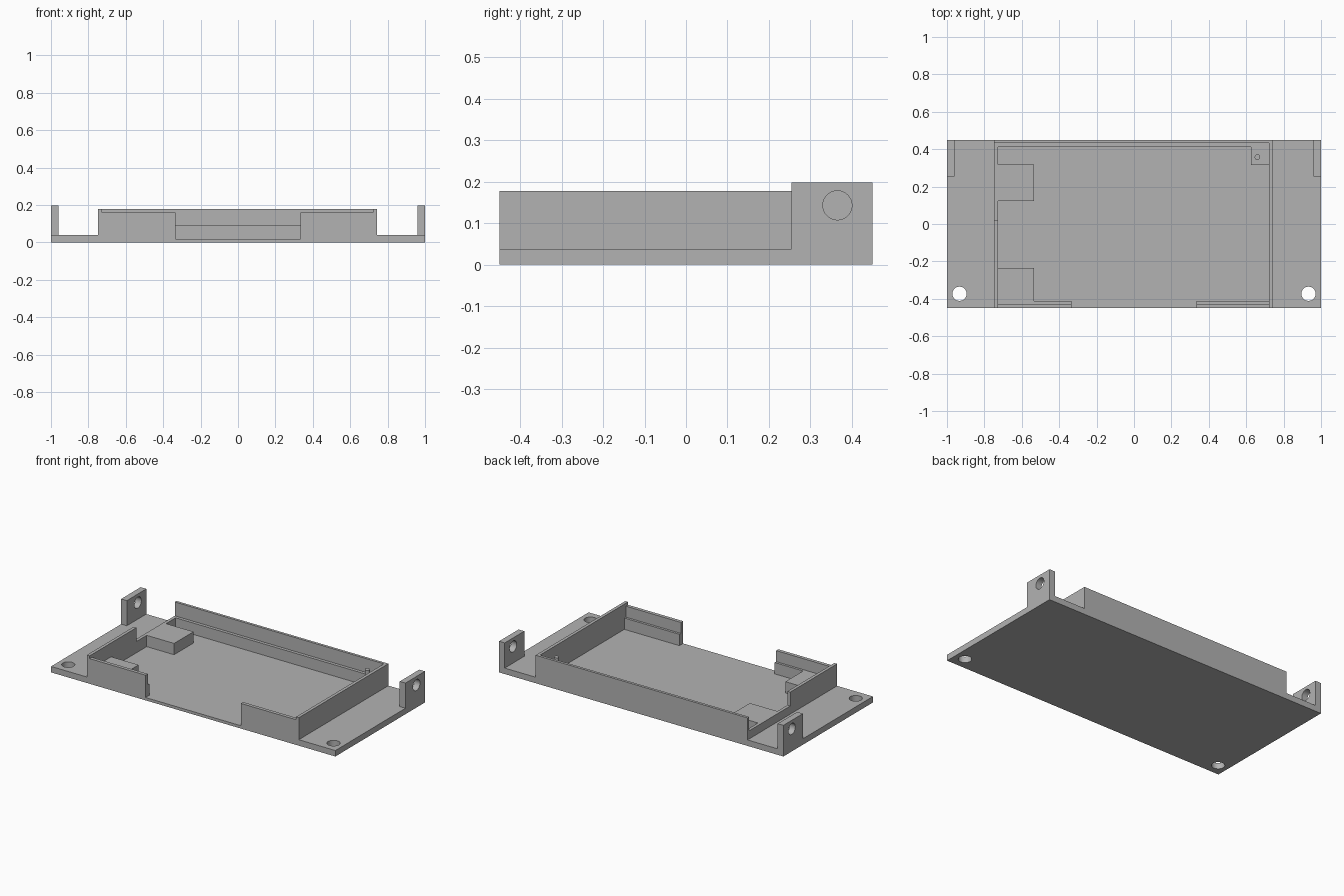
import bpy
import bmesh
from mathutils import Matrix

if "Cube" in bpy.data.objects:
    bpy.data.objects.remove(bpy.data.objects["Cube"], do_unlink=True)

GREY = (0.45, 0.45, 0.45, 1.0)
mat = bpy.data.materials.new("plain grey")
mat.use_nodes = True
mat.diffuse_color = GREY
mat.node_tree.nodes["Principled BSDF"].inputs["Base Color"].default_value = GREY

# Shared levels and tray limits
FLOOR, PLATE, LEDGE, FRONT_TOP, WALL, TAB = 0.018, 0.038, 0.09, 0.16, 0.178, 0.198
DEPTH = 0.45
LEFT_IN, LEFT_OUT = -0.728, -0.748
RIGHT_IN, RIGHT_OUT = 0.723, 0.743
BACK_IN, FRONT_IN = 0.433, -0.428
LEDGE_Y = 0.413


def add_object(name, bm):
    mesh = bpy.data.meshes.new(name)
    bm.to_mesh(mesh)
    bm.free()
    mesh.materials.append(mat)
    obj = bpy.data.objects.new(name, mesh)
    bpy.context.collection.objects.link(obj)
    return obj


def box(name, x, y, z):
    bm = bmesh.new()
    bmesh.ops.create_cube(bm, size=1)
    for v in bm.verts:
        v.co = [r[0] if c < 0 else r[1] for c, r in zip(v.co, (x, y, z))]
    return add_object(name, bm)


def cylinder(name, centre, radius, length, axis="Z"):
    bm = bmesh.new()
    turn = Matrix.Rotation(1.5707963, 4, "Y") if axis == "X" else Matrix()
    bmesh.ops.create_cone(bm, cap_ends=True, segments=48, radius1=radius, radius2=radius,
                          depth=length, matrix=Matrix.Translation(centre) @ turn)
    return add_object(name, bm)


def smooth(obj):
    bpy.ops.object.select_all(action="DESELECT")
    obj.select_set(True)
    bpy.context.view_layer.objects.active = obj
    bpy.ops.object.shade_smooth_by_angle()


def cut(obj, *cutters):
    bpy.context.view_layer.objects.active = obj
    for cutter in cutters:
        cutter.hide_render = True
        mod = obj.modifiers.new("cut", "BOOLEAN")
        mod.operation = "DIFFERENCE"
        mod.solver = "EXACT"
        mod.object = cutter
        bpy.ops.object.modifier_apply(modifier=mod.name)
        bpy.data.objects.remove(cutter, do_unlink=True)
    smooth(obj)


# Base plate with a shallow pocket open at the front and two screw holes
plate = box("base_plate", (-1, 1), (-DEPTH, DEPTH), (0, PLATE))
cut(plate,
    box("pocket_cutter", (LEFT_IN, RIGHT_IN), (-1, BACK_IN), (FLOOR, 1)),
    *[cylinder("screw_cutter", (s * 0.933, -0.373, 0), 0.038, 1) for s in (-1, 1)])

# Upright tabs with a cross hole at the back corners
for side, s in (("left", 1), ("right", -1)):
    tab = box(side + "_tab", sorted((s * 0.96, s)), (0.254, DEPTH), (PLATE, TAB))
    cut(tab, cylinder("tab_cutter", (s, 0.365, 0.143), 0.035, 0.3, "X"))

# Tray walls; the wall at -x drops to ledge height towards the back
box("left_wall", (RIGHT_IN, RIGHT_OUT), (-DEPTH, DEPTH), (PLATE, WALL))
box("right_wall", (LEFT_OUT, LEFT_IN), (-DEPTH, 0.02), (PLATE, WALL))
box("right_low_wall", (LEFT_OUT, LEFT_IN), (0.02, BACK_IN), (PLATE, LEDGE))
box("back_wall", (LEFT_OUT, RIGHT_IN), (BACK_IN, DEPTH), (PLATE, WALL))

# Front wall stubs with inner ledges
for side, x in (("left", (0.335, RIGHT_IN)), ("right", (LEFT_IN, -0.335))):
    box(side + "_front_wall", x, (-DEPTH, FRONT_IN), (FLOOR, FRONT_TOP))
    box(side + "_front_ledge", x, (FRONT_IN, -LEDGE_Y), (FLOOR, LEDGE))

# Back ledge, support blocks and locating peg
box("back_ledge", (LEFT_IN, RIGHT_IN), (LEDGE_Y, BACK_IN), (FLOOR, LEDGE))
box("corner_block", (0.625, RIGHT_IN), (0.315, LEDGE_Y), (FLOOR, LEDGE))
box("back_block", (LEFT_IN, -0.535), (0.122, 0.317), (FLOOR, LEDGE))
box("front_block", (LEFT_IN, -0.535), (-LEDGE_Y, -0.235), (FLOOR, LEDGE))
smooth(cylinder("locating_peg", (0.66, 0.358, 0.122), 0.015, 0.066))
